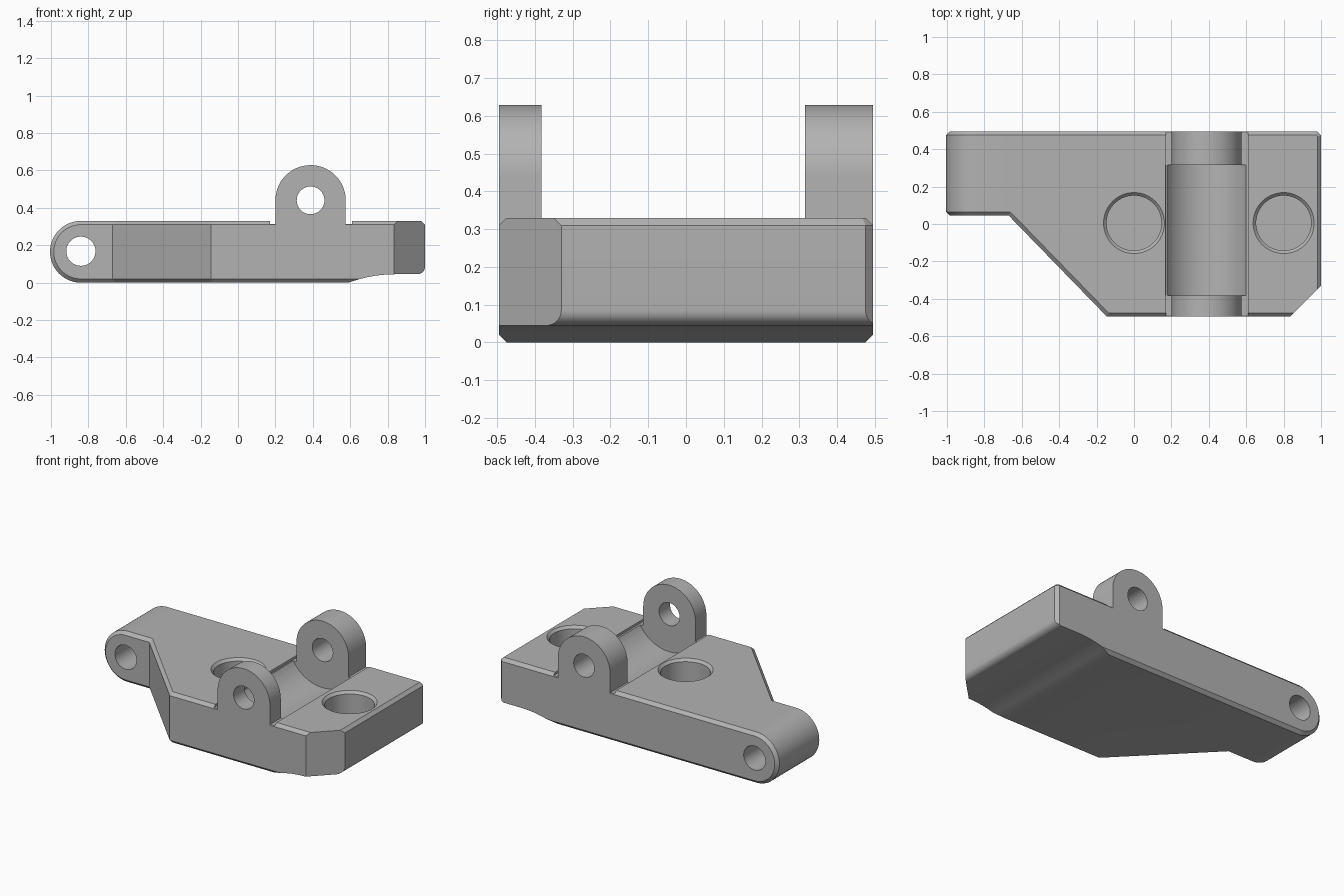
import bpy, bmesh, math

cube = bpy.data.objects.get("Cube")
if cube:
    bpy.data.objects.remove(cube, do_unlink=True)

grey = bpy.data.materials.new("machined grey")
grey.use_nodes = True
grey.diffuse_color = (0.45, 0.45, 0.45, 1)
grey.node_tree.nodes["Principled BSDF"].inputs["Base Color"].default_value = grey.diffuse_color


def loft(name, rings):
    """Closed solid through rings that all have the same point count."""
    bm = bmesh.new()
    loops = [[bm.verts.new(p) for p in ring] for ring in rings]
    n = len(loops[0])
    for a, b in zip(loops, loops[1:]):
        for i in range(n):
            j = (i + 1) % n
            bm.faces.new((a[i], a[j], b[j], b[i]))
    bm.faces.new(loops[0])
    bm.faces.new(loops[-1])
    bmesh.ops.recalc_face_normals(bm, faces=bm.faces)
    mesh = bpy.data.meshes.new(name)
    bm.to_mesh(mesh)
    bm.free()
    mesh.materials.append(grey)
    ob = bpy.data.objects.new(name, mesh)
    bpy.context.collection.objects.link(ob)
    return ob


def arc(cx, cz, r, start, end, steps=48):
    angles = [math.radians(start + (end - start) * i / steps) for i in range(steps + 1)]
    return [(cx + r * math.cos(a), cz + r * math.sin(a)) for a in angles]


def along_y(name, layers):
    return loft(name, [[(x, y, z) for x, z in pts] for y, pts in layers])


def along_z(name, layers):
    return loft(name, [[(x, y, z) for x, y in pts] for z, pts in layers])


def combine(target, tool, operation):
    mod = target.modifiers.new("combine", "BOOLEAN")
    mod.operation, mod.object, mod.solver = operation, tool, "EXACT"
    bpy.ops.object.select_all(action="DESELECT")
    bpy.context.view_layer.objects.active = target
    target.select_set(True)
    bpy.ops.object.modifier_apply(modifier=mod.name)
    bpy.data.objects.remove(tool, do_unlink=True)


def bore(name, x, z, r, y0, y1):
    pts = arc(x, z, r, 0, 360, 64)[:-1]
    return along_y(name, [(y0, pts), (y1, pts)])


W, H, C = 0.495, 0.33, 0.02      # half width, plate height, chamfer
LX, LZ = 0.388, 0.44             # lug axis
EX, EZ = -0.84, 0.165            # ear axis

# Main plate with chamfered rims
outer = [(-0.67, 0.045), (-0.145, -W), (0.835, -W), (1, -0.33),
         (1, W - C), (1 - C, W), (-0.67, W)]
inner = [(-0.67, 0.074), (-0.136, C - W), (0.855, C - W), (1 - C, -0.35),
         (1 - C, 0.467), (0.972, W - C), (-0.67, W - C)]
plate = along_z("bracket_plate", [(0, inner), (C, outer), (H - C, outer), (H, inner)])

# Raised underside at the right end
under = [(0.55, -0.1), (0.55, -0.02), (0.59, 0), (0.64, 0.016), (0.69, 0.029),
         (0.74, 0.038), (0.79, 0.043), (0.84, 0.045)]
under += arc(0.96, 0.085, 0.04, -90, 0, 10) + [(1.1, 0.085), (1.1, -0.1)]
combine(plate, along_y("underside_cutter", [(-0.6, under), (0.6, under)]), "DIFFERENCE")

# Shallow slot under the lugs
slot = [(0.17, 0.314), (0.61, 0.314), (0.61, 0.5), (0.17, 0.5)]
combine(plate, along_y("slot_cutter", [(-0.6, slot), (0.6, slot)]), "DIFFERENCE")

# Rounded hinge ear at the left end
def ear_outline(r):
    return arc(EX, EZ, r, 90, 270) + [(-0.55, EZ - r), (-0.55, EZ + r)]

small, full = ear_outline(EZ - C), ear_outline(EZ)
combine(plate, along_y("hinge_ear", [(0.045, small), (0.045 + C, full),
                                    (W - C, full), (W, small)]), "UNION")

# Concave clearance groove between the lugs
combine(plate, bore("groove_cutter", LX, LZ, 0.245, -0.383, 0.315), "DIFFERENCE")

# Two upright lugs
lug = arc(LX, LZ, 0.188, 0, 180) + [(LX - 0.188, 0.1), (LX + 0.188, 0.1)]
for y0, y1 in ((-W, -0.383), (0.315, W)):
    combine(plate, along_y("lug", [(y0, lug), (y1, lug)]), "UNION")

# Pin holes through the lugs and the ear
combine(plate, bore("lug_pin_cutter", LX, LZ, 0.074, -0.6, 0.6), "DIFFERENCE")
combine(plate, bore("ear_pin_cutter", EX, EZ + 0.003, 0.078, -0.1, 0.6), "DIFFERENCE")

# Countersunk blind pockets
for x in (0, 0.8):
    narrow = arc(x, 0.005, 0.147, 0, 360, 64)[:-1]
    rim = arc(x, 0.005, 0.163, 0, 360, 64)[:-1]
    pocket = along_z("pocket_cutter", [(0.11, narrow), (H - 0.016, narrow), (H, rim), (0.4, rim)])
    combine(plate, pocket, "DIFFERENCE")

plate.select_set(True)
bpy.context.view_layer.objects.active = plate
bpy.ops.object.shade_smooth_by_angle(angle=math.radians(25))
